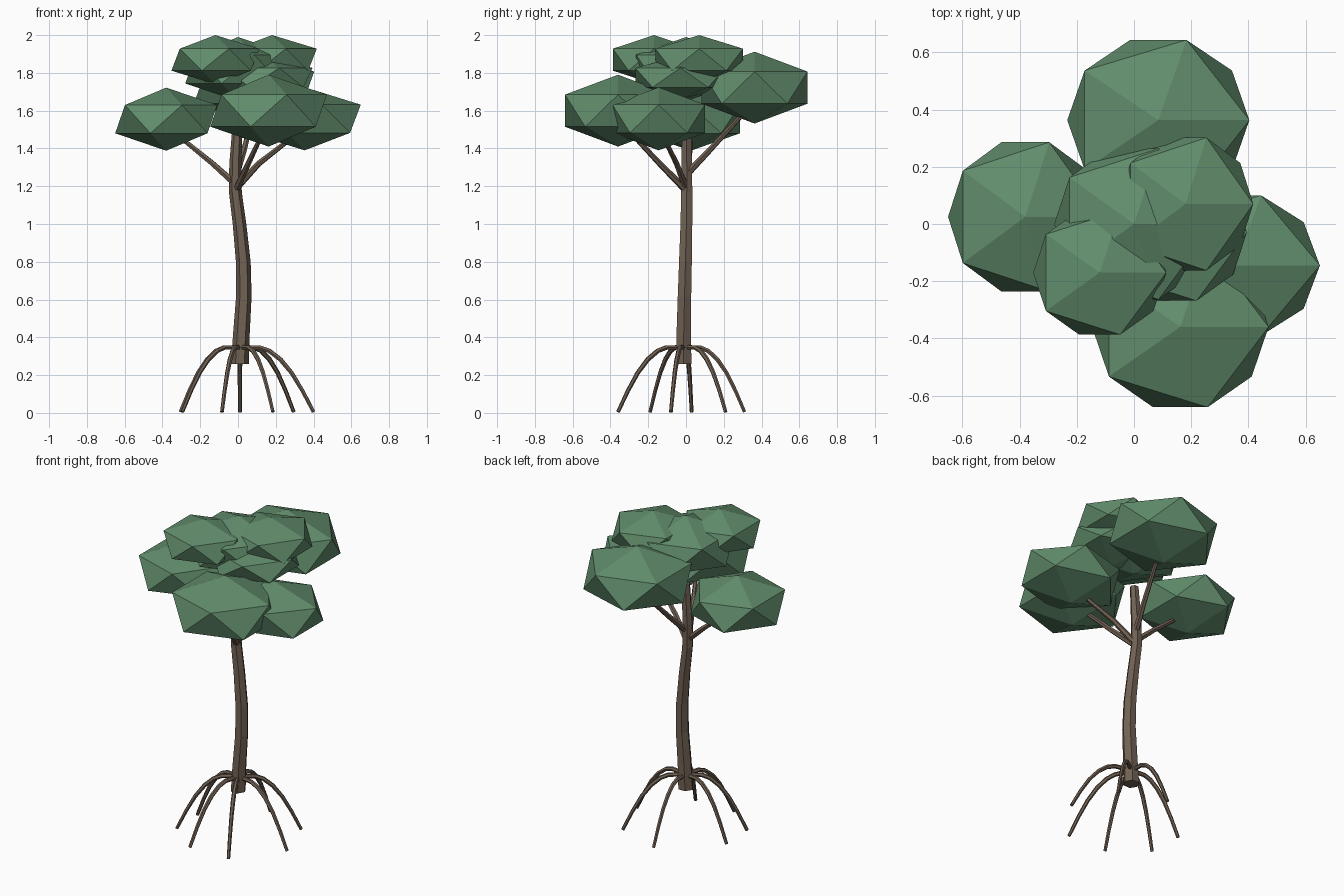
import bpy, bmesh, math
from mathutils import Vector

if "Cube" in bpy.data.objects:
    bpy.data.objects.remove(bpy.data.objects["Cube"])


def material(name, rgb):
    m = bpy.data.materials.new(name)
    m.diffuse_color = (*rgb, 1)
    m.use_nodes = True
    m.node_tree.nodes["Principled BSDF"].inputs["Base Color"].default_value = m.diffuse_color
    return m


BARK = material("brown bark", (0.165, 0.12, 0.087))
LEAF = material("green foliage", (0.12, 0.265, 0.15))


def finish(bm, name, mat):
    bmesh.ops.recalc_face_normals(bm, faces=bm.faces)
    mesh = bpy.data.meshes.new(name)
    bm.to_mesh(mesh)
    bm.free()
    mesh.materials.append(mat)
    obj = bpy.data.objects.new(name, mesh)
    bpy.context.collection.objects.link(obj)


def tube(name, path, radii, sides=6, flat_ends=False):
    """Faceted, tapering tube swept along a path."""
    pts = [Vector(p) for p in path]
    bm = bmesh.new()
    rings = []
    side = Vector((pts[-1].y - pts[0].y, pts[0].x - pts[-1].x, 0))
    side = Vector((1, 0, 0)) if flat_ends else side.normalized()
    for i, p in enumerate(pts):
        t = (pts[min(i + 1, len(pts) - 1)] - pts[max(i - 1, 0)]).normalized()
        if flat_ends:
            t = Vector((0, 0, 1))
        u = (side - t * side.dot(t)).normalized()
        v = t.cross(u)
        rings.append([bm.verts.new(p + radii[i] * (math.cos(a) * u + math.sin(a) * v))
                      for a in (math.tau * k / sides for k in range(sides))])
    for a, b in zip(rings, rings[1:]):
        for k in range(sides):
            j = (k + 1) % sides
            bm.faces.new((a[k], a[j], b[j], b[k]))
    bm.faces.new(rings[0])
    bm.faces.new(rings[-1])
    finish(bm, name, BARK)


def leaf_clump(name, centre, size):
    """Flattened twenty-sided clump of leaves."""
    bm = bmesh.new()
    bmesh.ops.create_icosphere(bm, subdivisions=1, radius=1)
    for v in bm.verts:
        v.co = Vector(c + s * k for c, s, k in zip(centre, size, v.co))
    finish(bm, name, LEAF)


# Gently swaying trunk
tube("trunk",
     [(0.01, -0.012, 0.26), (0.018, -0.012, 0.42), (0.031, -0.008, 0.62),
      (0.028, -0.003, 0.8), (0.008, 0.002, 1.0), (-0.014, 0.004, 1.17),
      (-0.014, 0.004, 1.32), (0.0, 0.002, 1.56)],
     [0.047, 0.044, 0.041, 0.039, 0.036, 0.034, 0.032, 0.026], flat_ends=True)

# Branches reaching into the lower clumps
branches = {
    "left_branch": ((0, 0, 1.2), (-0.14, 0.015, 1.325), (-0.32, 0.025, 1.47)),
    "right_branch": ((-0.01, 0, 1.19), (0.11, -0.05, 1.32), (0.29, -0.12, 1.46)),
    "front_branch": ((-0.01, 0, 1.18), (0.05, -0.13, 1.31), (0.13, -0.29, 1.48)),
    "back_branch": ((-0.01, 0, 1.26), (0.03, 0.12, 1.385), (0.08, 0.3, 1.58)),
}
for name, path in branches.items():
    tube(name, path, [0.02, 0.016, 0.012])

# Stilt roots arching down to the ground
feet = [(0.4, -0.08), (0.295, 0.21), (0.01, 0.31), (-0.305, 0.03),
        (-0.295, -0.19), (-0.085, -0.36), (0.185, -0.36)]
arch = [(0.0, 0.335), (0.12, 0.347), (0.27, 0.346), (0.4, 0.328),
        (0.55, 0.283), (0.7, 0.213), (0.85, 0.117), (1.0, 0.005)]
for i, (x, y) in enumerate(feet):
    tube(f"stilt_root_{i + 1}",
         [(0.01 + (x - 0.01) * t, -0.01 + (y + 0.01) * t, z) for t, z in arch],
         [0.013] * 5 + [0.012, 0.011, 0.01])

# Four lower clumps and the clustered crown
leaf_clump("left_clump", (-0.38, 0.025, 1.555), (0.302, 0.307, 0.167))
leaf_clump("back_clump", (0.085, 0.363, 1.722), (0.356, 0.33, 0.19))
leaf_clump("right_clump", (0.353, -0.145, 1.557), (0.332, 0.288, 0.167))
leaf_clump("front_clump", (0.162, -0.36, 1.6), (0.345, 0.33, 0.19))
leaf_clump("crown_left_clump", (-0.12, -0.17, 1.87), (0.26, 0.255, 0.13))
leaf_clump("crown_right_clump", (0.18, 0.07, 1.87), (0.265, 0.273, 0.13))
leaf_clump("crown_middle_clump", (0.0, 0.0, 1.82), (0.312, 0.31, 0.17))
leaf_clump("crown_low_clump", (0.14, -0.03, 1.775), (0.285, 0.28, 0.115))
